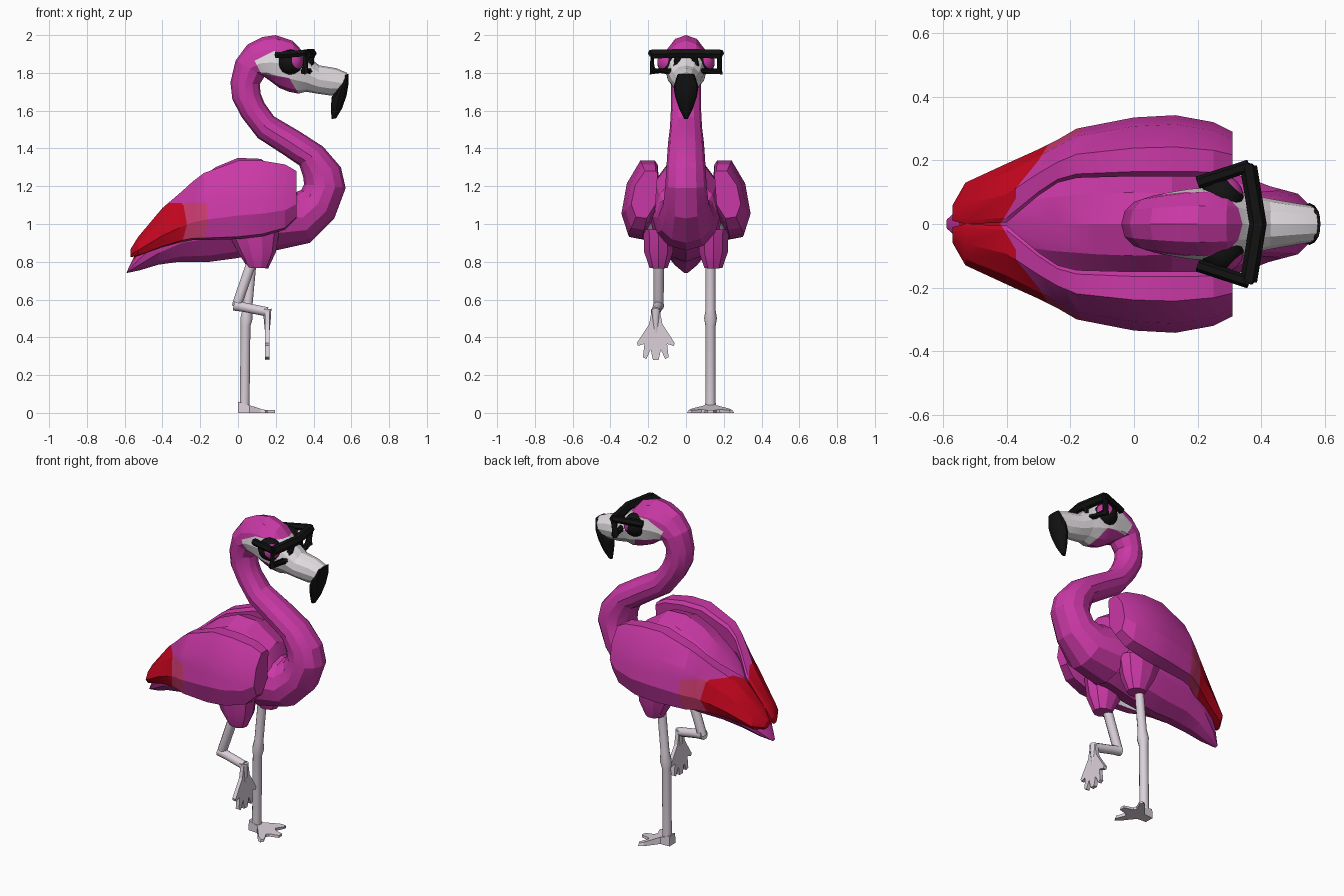
import bpy, bmesh, math
from mathutils import Vector as V

if "Cube" in bpy.data.objects:
    bpy.data.objects.remove(bpy.data.objects["Cube"])


def material(name, r, g, b):
    m = bpy.data.materials.new(name)
    m.diffuse_color = (r, g, b, 1)
    m.use_nodes = True
    m.node_tree.nodes["Principled BSDF"].inputs["Base Color"].default_value = m.diffuse_color
    return m


MAGENTA = material("magenta feather", 0.59, 0.04, 0.38)
RED = material("red wing tip", 0.60, 0.002, 0.014)
ROSE = material("rose band", 0.62, 0.045, 0.16)
PALE = material("pale face", 0.75, 0.71, 0.74)
LEG = material("pinkish grey leg", 0.71, 0.63, 0.70)
BLACK = material("black", 0.006, 0.006, 0.006)


def skin(name, rings, mats, cuts=(), rule=None, angle=20):
    """Join rings of points into a capped surface, cut it, colour it by rule."""
    bm = bmesh.new()
    vs = [[bm.verts.new(p) for p in ring] for ring in rings]
    n = len(vs[0])
    for a, b in zip(vs, vs[1:]):
        for i in range(n):
            j = (i + 1) % n
            bm.faces.new((a[i], a[j], b[j], b[i]))
    bm.faces.new(vs[0][::-1])
    bm.faces.new(vs[-1])
    for point, normal in cuts:
        bmesh.ops.bisect_plane(bm, geom=bm.verts[:] + bm.edges[:] + bm.faces[:],
                               plane_co=point, plane_no=normal)
    bmesh.ops.recalc_face_normals(bm, faces=bm.faces[:])
    if rule:
        for f in bm.faces:
            f.material_index = rule(f.calc_center_median(), f.normal)
    me = bpy.data.meshes.new(name)
    bm.to_mesh(me)
    bm.free()
    for m in mats:
        me.materials.append(m)
    ob = bpy.data.objects.new(name, me)
    bpy.context.collection.objects.link(ob)
    bpy.ops.object.select_all(action='DESELECT')
    ob.select_set(True)
    bpy.context.view_layer.objects.active = ob
    bpy.ops.object.shade_smooth_by_angle(angle=math.radians(angle))
    return ob


def ring(ax, az, bx, bz, ry, yc=0.0, n=12):
    """Oval ring through two side-view points a and b, with half width ry."""
    c, h = V(((ax + bx) / 2, yc, (az + bz) / 2)), V(((bx - ax) / 2, 0, (bz - az) / 2))
    return [c + h * math.cos(t) + V((0, ry * math.sin(t), 0))
            for t in [2 * math.pi * i / n for i in range(n)]]


def tube(name, pts, radii, mat, n=10):
    pts = [V(p) for p in pts]
    rings = []
    for i, p in enumerate(pts):
        t = (pts[min(i + 1, len(pts) - 1)] - pts[max(i - 1, 0)]).normalized()
        side = t.cross(V((0, 1, 0)) if abs(t.y) < 0.8 else V((1, 0, 0))).normalized()
        up = t.cross(side)
        rings.append([p + radii[i] * (side * math.cos(a) + up * math.sin(a))
                      for a in [2 * math.pi * (k + 0.5) / n for k in range(n)]])
    return skin(name, rings, [mat], angle=40)


# Torso and tail, red on top between the wing tips
torso = [(.33, .93, .30, 1.15, .12), (.25, .88, .26, 1.25, .16), (.12, .85, .12, 1.345, .19),
         (0, .82, 0, 1.35, .20), (-.15, .80, -.12, 1.30, .19), (-.31, .80, -.25, 1.20, .17),
         (-.42, .785, -.40, 1.04, .13), (-.52, .755, -.53, .87, .07), (-.59, .74, -.585, .755, .015)]
skin("torso", [ring(*r) for r in torso], [MAGENTA, RED],
     [((-.42, 0, 0), (1, 0, 0)), ((-.55, 0, 0), (1, 0, 0))],
     lambda c, n: int(-.55 < c.x < -.42 and n.z > .3))

# S-shaped neck
neck = [(.20, .86, .15, 1.22, .18), (.38, .90, .31, 1.17, .15), (.51, 1.03, .335, 1.18, .12),
        (.57, 1.19, .35, 1.21, .11), (.545, 1.30, .345, 1.25, .105), (.45, 1.41, .325, 1.31, .10),
        (.326, 1.49, .236, 1.37, .095), (.19, 1.57, .105, 1.455, .085), (.14, 1.64, .02, 1.565, .08),
        (.12, 1.69, -.03, 1.66, .08), (.115, 1.74, -.04, 1.75, .08), (.14, 1.78, -.013, 1.865, .09)]
skin("neck", [ring(*r) for r in neck], [MAGENTA])

# Head and beak, with the pale face patch cut by planes
head = [(.14, 1.78, -.013, 1.865, .09), (.18, 1.75, .05, 1.95, .10), (.22, 1.72, .13, 1.99, .11),
        (.27, 1.70, .20, 2.0, .115), (.32, 1.69, .29, 1.97, .11), (.36, 1.70, .355, 1.90, .095),
        (.42, 1.69, .43, 1.84, .08), (.49, 1.68, .52, 1.825, .066), (.53, 1.69, .578, 1.80, .058)]


def face_patch(c, n):
    inside = (c.z < 1.915 and c.z < 1.865 + .5 * (c.x - .09) and c.z > 1.86 - 2 * (c.x - .09)
              and (c.z > 1.795 - .15 * (c.x - .125) or c.z > 1.775 - 1.7 * (c.x - .27)))
    return 1 if inside or c.x > .36 else 0


skin("head", [ring(*r) for r in head], [MAGENTA, PALE],
     [((0, 0, 1.915), (0, 0, 1)), ((.09, 0, 1.865), (-.5, 0, 1)), ((.09, 0, 1.86), (2, 0, 1)),
      ((.125, 0, 1.795), (.15, 0, 1)), ((.27, 0, 1.775), (1.7, 0, 1)), ((.36, 0, 0), (1, 0, 0))],
     face_patch)

# Black hooked beak tip
hook = [(.586, 1.795, .565, 1.79, .045), (.585, 1.74, .52, 1.715, .066), (.575, 1.68, .495, 1.67, .058),
        (.55, 1.61, .492, 1.61, .036), (.52, 1.56, .495, 1.555, .01)]
skin("beak_tip", [ring(*r) for r in hook], [BLACK])

# Wings: x, bottom, top, inner y, outer y; one section shape for all stations
section = [(0, .95), (.08, 1), (.48, 1), (.85, .70), (1, .30), (.82, .03), (.42, 0), (.08, .3)]
wing = [(.31, 1.03, 1.28, .15, .29), (.25, .97, 1.315, .15, .32), (.13, .935, 1.335, .15, .342),
        (0, .92, 1.335, .15, .335), (-.18, .915, 1.27, .145, .30), (-.24, .915, 1.225, .13, .265),
        (-.30, .905, 1.17, .09, .235), (-.40, .875, 1.085, .005, .19), (-.53, .83, .93, 0, .13),
        (-.57, .825, .865, .01, .06)]
for s, side in ((-1, "near"), (1, "far")):
    def wing_colour(c, n, s=s):
        y = c.y * s
        if c.z < 1.11 and c.x < -.42 + .6 * y:
            return 1
        if c.z < 1.11 and c.x < -.34 + .6 * y and y > .15:
            return 2
        return 3 if n.y * s < -.1 and n.z < -.1 and -.3 < c.x < -.03 else 0

    skin("wing_" + side,
         [[(x, s * (i + (o - i) * u), lo + (hi - lo) * v) for u, v in section]
          for x, lo, hi, i, o in wing],
         [MAGENTA, RED, ROSE, PALE],
         [((-.42, 0, 0), (1, -.6 * s, 0)), ((-.34, 0, 0), (1, -.6 * s, 0)), ((0, 0, 1.11), (0, 0, 1))],
         wing_colour)

    # Thighs
    thigh = [(-.06, .97, .22, .97, .085), (0, .85, .20, .85, .08), (.05, .77, .16, .765, .05)]
    skin("thigh_" + side, [ring(*r, yc=.145 * s, n=10) for r in thigh], [MAGENTA])

    # Eyes: black ball with a magenta iris
    look = V((.70, .70 * s, .15)).normalized()
    eye = V((.277, .085 * s, 1.856))
    up = look.cross(V((0, 0, 1))).normalized()
    other = look.cross(up)
    rings = []
    for k in range(11):
        a = math.radians(3 + k * 17.4)
        rings.append([eye + .068 * (look * math.cos(a) + math.sin(a) * (
            up * math.cos(t * math.pi / 8) + other * math.sin(t * math.pi / 8))) for t in range(16)])
    skin("eye_" + side, rings, [BLACK, MAGENTA],
         rule=lambda c, n, e=eye, l=look: int((c - e).normalized().dot(l) > .76), angle=30)

    # Glasses: rim and temple
    rim = [(.385, .035 * s, 1.905), (.36, .178 * s, 1.905), (.352, .178 * s, 1.808),
           (.378, .06 * s, 1.808), (.385, .035 * s, 1.905)]
    tube("glasses_rim_" + side, rim, [.022] * 5, BLACK, 6)
    tube("glasses_temple_" + side, [(.362, .183 * s, 1.905), (.20, .13 * s, 1.895)], [.02, .02], BLACK, 6)
tube("glasses_top_bar", [(.36, -.18, 1.90), (.39, 0, 1.903), (.36, .18, 1.90)], [.027] * 3, BLACK, 6)

# Standing leg and raised leg
tube("standing_leg", [(.075, .13, .82), (.05, .13, .55), (.045, .13, .50), (.04, .13, .46), (.035, .13, .02)],
     [.026, .026, .034, .027, .027], LEG)
tube("raised_upper_leg", [(.08, -.145, .82), (.0, -.145, .59), (-.012, -.145, .56)], [.028, .027, .024], LEG)
tube("raised_lower_leg", [(-.02, -.145, .57), (.03, -.15, .56), (.155, -.16, .535)], [.03, .026, .026], LEG)
tube("raised_ankle", [(.152, -.16, .55), (.155, -.16, .50), (.155, -.16, .42)], [.026, .02, .012], LEG)


# Feet from half outlines: length, side
def mirrored(half):
    return half + [(u, -v) for u, v in reversed(half)]


hanging = mirrored([(0, .022), (.07, .035), (.17, .10), (.185, .095), (.175, .06), (.245, .068),
                    (.255, .05), (.205, .027), (.26, .015)])
skin("raised_foot", [[(.155 + d, -.16 + v, .54 - u) for u, v in hanging] for d in (-.011, .011)], [LEG])
flat = mirrored([(0, .028), (.06, .032), (.12, .11), (.145, .125), (.155, .105), (.13, .05), (.14, .032),
                 (.195, .016)])
skin("standing_foot", [[(u, .13 + v, 0) for u, v in flat],
                       [(u, .13 + v * .93, max(.014, .06 - .32 * u)) for u, v in flat]], [LEG])
